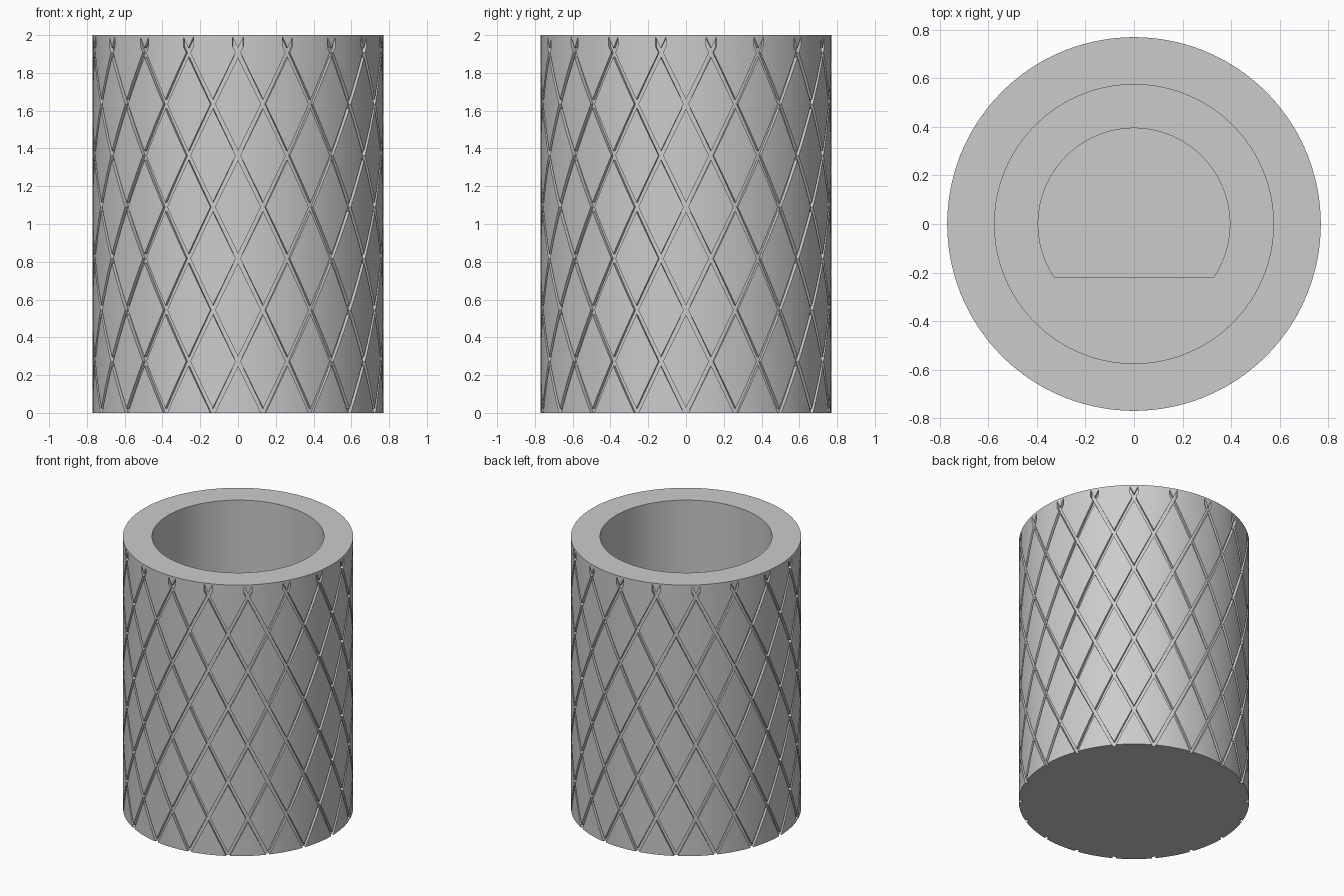
import bpy, bmesh
from math import sin, cos, asin, atan2, pi, radians, degrees
from mathutils import Vector

R, HEIGHT = 0.77, 2.0
BORE_R, BORE_FLOOR = 0.575, 1.2
SHAFT_R, SHAFT_FLAT, SHAFT_FLOOR = 0.395, 0.22, 0.2
COUNT = 18                      # grooves in each direction
PITCH = 360 / COUNT             # degrees between grooves
TWIST = 10 / 0.2725             # degrees of turn per unit of height
HALF = 0.9                      # half groove width in degrees
DEPTH = 0.02
CAP, TIP = 1.99, 2.1            # where grooves stop, half width of their ends
EPS = 1e-4

cube = bpy.data.objects.get("Cube")
if cube:
    bpy.data.objects.remove(cube, do_unlink=True)

grey = bpy.data.materials.new("light_grey")
grey.use_nodes = True
colour = (0.6, 0.6, 0.6, 1)
grey.diffuse_color = colour
grey.node_tree.nodes["Principled BSDF"].inputs["Base Color"].default_value = colour

bm = bmesh.new()


def cut(point, normal, low_only=False):
    """Slice the unrolled wall (x in degrees, z up) with a plane."""
    faces = [f for f in bm.faces if not low_only or f.calc_center_median().z < CAP]
    edges = {e for f in faces for e in f.edges}
    verts = {v for f in faces for v in f.verts}
    bmesh.ops.bisect_plane(bm, geom=[*verts, *edges, *faces], dist=EPS,
                           plane_co=point, plane_no=Vector(normal).normalized())


def in_groove(face):
    c = face.calc_center_median()
    if c.z > CAP:
        return False
    if c.z > 7 * 0.2725 and abs(c.x % PITCH - PITCH / 2) > TIP:
        return False
    return any(abs((c.x + s * TWIST * c.z + PITCH / 2) % PITCH - PITCH / 2) < HALF
               for s in (-1, 1))


# One unrolled tile of the wall, sliced along both groove directions
corners = [(0, 0), (PITCH, 0), (PITCH, HEIGHT), (0, HEIGHT)]
bm.faces.new([bm.verts.new((x, 0, z)) for x, z in corners])
cut((0, 0, CAP), (0, 0, 1))
for k in range(-4, 6):
    for s in (-1, 1):
        for side in (-HALF, HALF):
            cut((k * PITCH + side, 0, 0), (1, 0, s * TWIST), True)
for i in range(1, 8):
    cut((i * PITCH / 8, 0, 0), (1, 0, 0))
for side in (-TIP, TIP):
    cut((PITCH / 2 + side, 0, 0), (1, 0, 0))

# Repeat the tile around and roll it into a cylinder
tile = [*bm.verts, *bm.edges, *bm.faces]
for k in range(1, COUNT):
    copy = bmesh.ops.duplicate(bm, geom=tile)["geom"]
    moved = [g for g in copy if isinstance(g, bmesh.types.BMVert)]
    bmesh.ops.translate(bm, verts=moved, vec=(k * PITCH, 0, 0))
grooves = [f for f in bm.faces if in_groove(f)]
for v in bm.verts:
    a = radians(v.co.x)
    v.co = (R * cos(a), R * sin(a), v.co.z)
bmesh.ops.remove_doubles(bm, verts=bm.verts[:], dist=EPS)
grooves = [f for f in grooves if f.is_valid]

# Sink the groove floors
result = bmesh.ops.extrude_face_region(bm, geom=grooves)["geom"]
old = [f for f in grooves if f.is_valid]
if old:
    bmesh.ops.delete(bm, geom=old, context='FACES')
for v in result:
    if isinstance(v, bmesh.types.BMVert):
        v.co.x *= 1 - DEPTH / R
        v.co.y *= 1 - DEPTH / R
flat = [f for f in bm.faces if all(v.co.z < EPS for v in f.verts)]
if flat:
    bmesh.ops.delete(bm, geom=flat, context='FACES')


def rim(z):
    return [e for e in bm.edges if e.is_boundary
            and all(abs(v.co.z - z) < EPS for v in e.verts)]


# Closed base
bmesh.ops.holes_fill(bm, edges=rim(0), sides=0)


def round_hole(a):
    return BORE_R * cos(a), BORE_R * sin(a)


def d_hole(a):
    corner = asin(SHAFT_FLAT / SHAFT_R)
    for c in (-corner, corner - pi):
        if abs(degrees(a - c)) < 1.25:
            a = c
    r = SHAFT_R
    if sin(a) < 0:
        r = min(r, SHAFT_FLAT / -sin(a))
    return r * cos(a), r * sin(a)


# Top ring, round bore, step and D-shaped shaft socket
loop = rim(HEIGHT)
for shape, z in ((round_hole, HEIGHT), (round_hole, BORE_FLOOR),
                 (d_hole, BORE_FLOOR), (d_hole, SHAFT_FLOOR)):
    made = bmesh.ops.extrude_edge_only(bm, edges=loop)["geom"]
    loop = [g for g in made if isinstance(g, bmesh.types.BMEdge)]
    for v in {v for e in loop for v in e.verts}:
        v.co = (*shape(atan2(v.co.y, v.co.x)), z)
    loop = [e for e in loop if e.is_boundary]
bmesh.ops.holes_fill(bm, edges=loop, sides=0)
bmesh.ops.recalc_face_normals(bm, faces=bm.faces[:])

mesh = bpy.data.meshes.new("knurled_knob")
bm.to_mesh(mesh)
bm.free()
mesh.materials.append(grey)
knob = bpy.data.objects.new("knurled_knob", mesh)
bpy.context.collection.objects.link(knob)
bpy.ops.object.select_all(action='DESELECT')
knob.select_set(True)
bpy.context.view_layer.objects.active = knob
bpy.ops.object.shade_smooth_by_angle(angle=radians(30))
